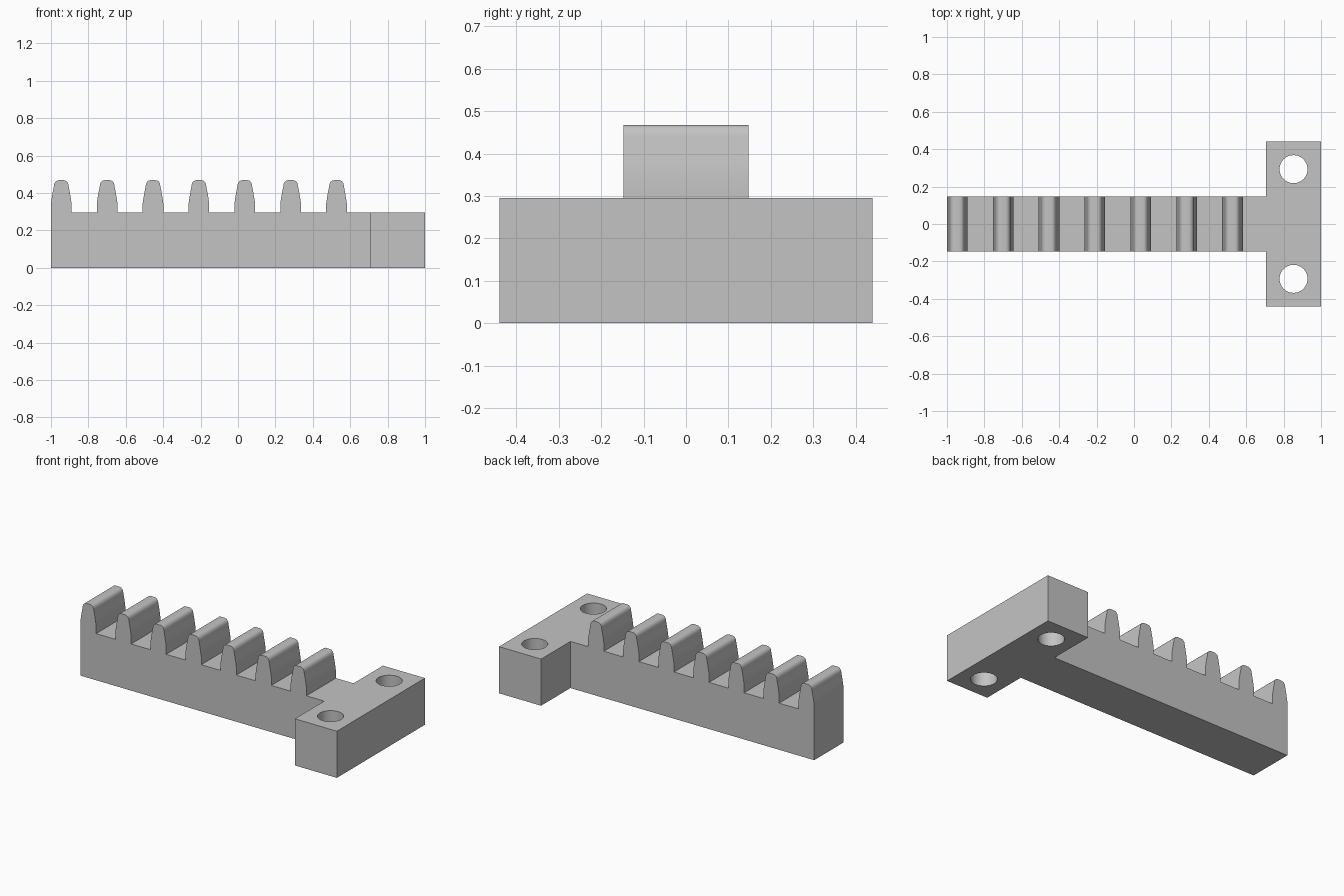
import bpy, bmesh, math
from mathutils import Vector

if "Cube" in bpy.data.objects:
    bpy.data.objects.remove(bpy.data.objects["Cube"], do_unlink=True)

BASE_H = 0.295
BAR_HALF = 0.147
BLOCK_X, BLOCK_HALF = 0.706, 0.44
TEETH, PITCH, FIRST = 7, 0.2453, -0.945

# Single plain grey finish
grey = bpy.data.materials.new("plain grey")
grey.use_nodes = True
colour = (0.55, 0.55, 0.55, 1)
grey.diffuse_color = colour
grey.node_tree.nodes["Principled BSDF"].inputs["Base Color"].default_value = colour


def prism(name, outline, direction):
    """Extrude a closed outline of 3D points along a direction."""
    bm = bmesh.new()
    face = bm.faces.new([bm.verts.new(p) for p in outline])
    ext = bmesh.ops.extrude_face_region(bm, geom=[face])["geom"]
    verts = [v for v in ext if isinstance(v, bmesh.types.BMVert)]
    bmesh.ops.translate(bm, verts=verts, vec=Vector(direction))
    bmesh.ops.recalc_face_normals(bm, faces=bm.faces)
    mesh = bpy.data.meshes.new(name)
    bm.to_mesh(mesh)
    bm.free()
    mesh.materials.append(grey)
    obj = bpy.data.objects.new(name, mesh)
    bpy.context.collection.objects.link(obj)
    return obj


def combine(target, tool, operation):
    """Apply a boolean and discard the tool object."""
    mod = target.modifiers.new("Boolean", "BOOLEAN")
    mod.operation, mod.solver, mod.object = operation, "EXACT", tool
    bpy.context.view_layer.objects.active = target
    bpy.ops.object.modifier_apply(modifier=mod.name)
    bpy.data.objects.remove(tool, do_unlink=True)


# Tooth half profile: straight root, tapering flank, rounded crown
half = [(0.055, BASE_H), (0.055, 0.345), (0.051, 0.372), (0.046, 0.402), (0.039, 0.438)]
for i in range(1, 6):
    a = math.radians(15 * i)
    half.append((0.014 + 0.025 * math.cos(a), 0.438 + 0.03 * math.sin(a)))
half.append((0.014, 0.468))
tooth = [(-x, z) for x, z in half] + half[::-1]

# Toothed bar: one side profile extruded across its width
profile = [(-1, 0)]
for i in range(TEETH):
    profile += [(FIRST + i * PITCH + x, z) for x, z in tooth]
profile[1] = (-1, BASE_H)
profile += [(0.8, BASE_H), (0.8, 0)]
rack = prism("toothed_rack", [(x, -BAR_HALF, z) for x, z in profile], (0, 2 * BAR_HALF, 0))

# Mounting block across the end
corners = [(BLOCK_X, -BLOCK_HALF, 0), (1, -BLOCK_HALF, 0), (1, BLOCK_HALF, 0), (BLOCK_X, BLOCK_HALF, 0)]
block = prism("mounting_block", corners, (0, 0, BASE_H))
combine(rack, block, "UNION")

# Bolt holes through the block
for side in (-1, 1):
    ring = [(0.853 + 0.075 * math.cos(math.tau * i / 48),
             side * 0.293 + 0.075 * math.sin(math.tau * i / 48), -0.1) for i in range(48)]
    hole = prism("hole_cutter", ring, (0, 0, 0.6))
    hole.hide_render = True
    combine(rack, hole, "DIFFERENCE")

# Smooth the crowns and holes, keep machined edges sharp
bpy.ops.object.select_all(action="DESELECT")
rack.select_set(True)
bpy.context.view_layer.objects.active = rack
bpy.ops.object.shade_smooth_by_angle(angle=math.radians(30))
